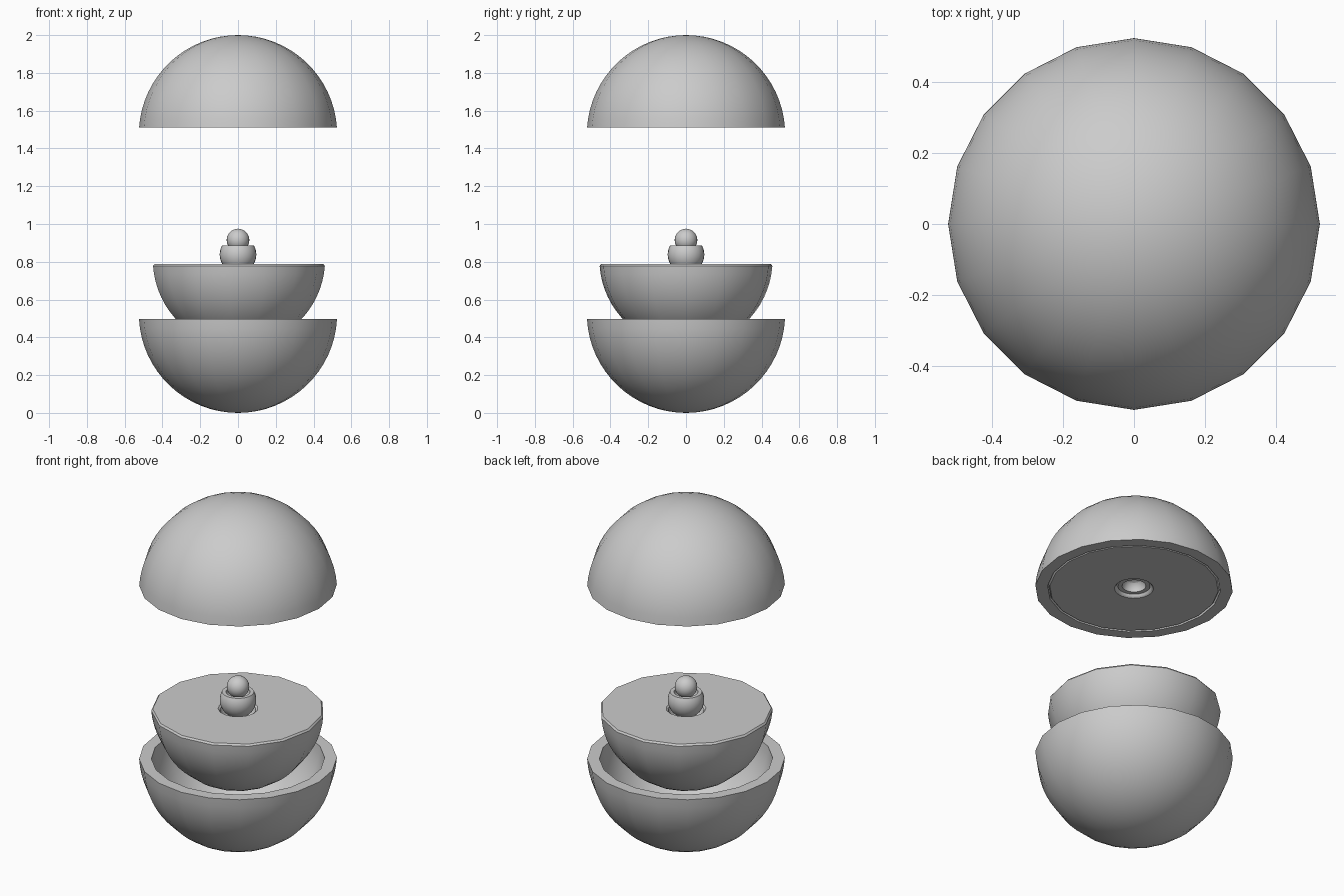
import bpy, bmesh
from math import sin, cos, pi, asin, radians

if "Cube" in bpy.data.objects:
    bpy.data.objects.remove(bpy.data.objects["Cube"])


def arc(R, cz, z0, z1, n=16):
    """Sphere profile (r, z) of radius R centred at cz, running from z0 to z1."""
    a0 = asin(max(-1, min(1, (z0 - cz) / R)))
    a1 = asin(max(-1, min(1, (z1 - cz) / R)))
    pts = []
    for i in range(n + 1):
        a = a0 + (a1 - a0) * i / n
        pts.append((max(0.0, R * cos(a)), cz + R * sin(a)))
    return pts


def lathe(name, profile, sides):
    """Spin a profile that starts and ends on the z axis."""
    bm = bmesh.new()
    rings = []
    for r, z in profile:
        if r < 1e-5:
            rings.append([bm.verts.new((0, 0, z))])
        else:
            rings.append([bm.verts.new((r * cos(2 * pi * k / sides), r * sin(2 * pi * k / sides), z))
                          for k in range(sides)])
    for a, b in zip(rings, rings[1:]):
        for k in range(sides):
            j = (k + 1) % sides
            if len(a) == 1 and len(b) == 1:
                continue
            if len(a) == 1:
                bm.faces.new((a[0], b[j], b[k]))
            elif len(b) == 1:
                bm.faces.new((a[k], a[j], b[0]))
            else:
                bm.faces.new((a[k], a[j], b[j], b[k]))
    bmesh.ops.recalc_face_normals(bm, faces=bm.faces[:])
    me = bpy.data.meshes.new(name)
    bm.to_mesh(me)
    bm.free()
    ob = bpy.data.objects.new(name, me)
    bpy.context.collection.objects.link(ob)
    bpy.ops.object.select_all(action='DESELECT')
    ob.select_set(True)
    bpy.context.view_layer.objects.active = ob
    bpy.ops.object.shade_smooth_by_angle(angle=radians(30))
    return ob


# Outer lower bowl with hollow interior
lathe("outer_lower_bowl",
      arc(0.525, 0.525, 0.0, 0.497) + arc(0.46, 0.525, 0.497, 0.065), 20)

# Inner lower hemisphere: chamfered rim and a round socket in its flat top
lathe("inner_lower_hemisphere",
      arc(0.461, 0.812, 0.351, 0.778) + [(0.452, 0.788), (0.106, 0.788), (0.1, 0.782)]
      + arc(0.1, 0.808, 0.78, 0.708, 8), 15)

# Core cup seated in the socket, with a hollow for the ball
lathe("core_cup",
      arc(0.097, 0.838, 0.741, 0.885) + arc(0.064, 0.885, 0.885, 0.821, 8), 24)

# Centre ball
lathe("centre_ball", arc(0.06, 0.915, 0.855, 0.975), 24)

# Outer upper dome (shell)
lathe("outer_upper_dome",
      arc(0.525, 1.475, 2.0, 1.51) + arc(0.46, 1.475, 1.51, 1.935), 20)

# Inner upper hemisphere filling the dome, with matching socket
lathe("inner_upper_hemisphere",
      arc(0.456, 1.475, 1.931, 1.52) + [(0.447, 1.511), (0.104, 1.511), (0.098, 1.516)]
      + arc(0.1, 1.49, 1.518, 1.59, 8), 20)

# Core cap inside the upper socket
lathe("core_cap",
      arc(0.095, 1.487, 1.582, 1.526, 8) + arc(0.063, 1.526, 1.526, 1.578, 8)
      + [(0, 1.578)], 24)
